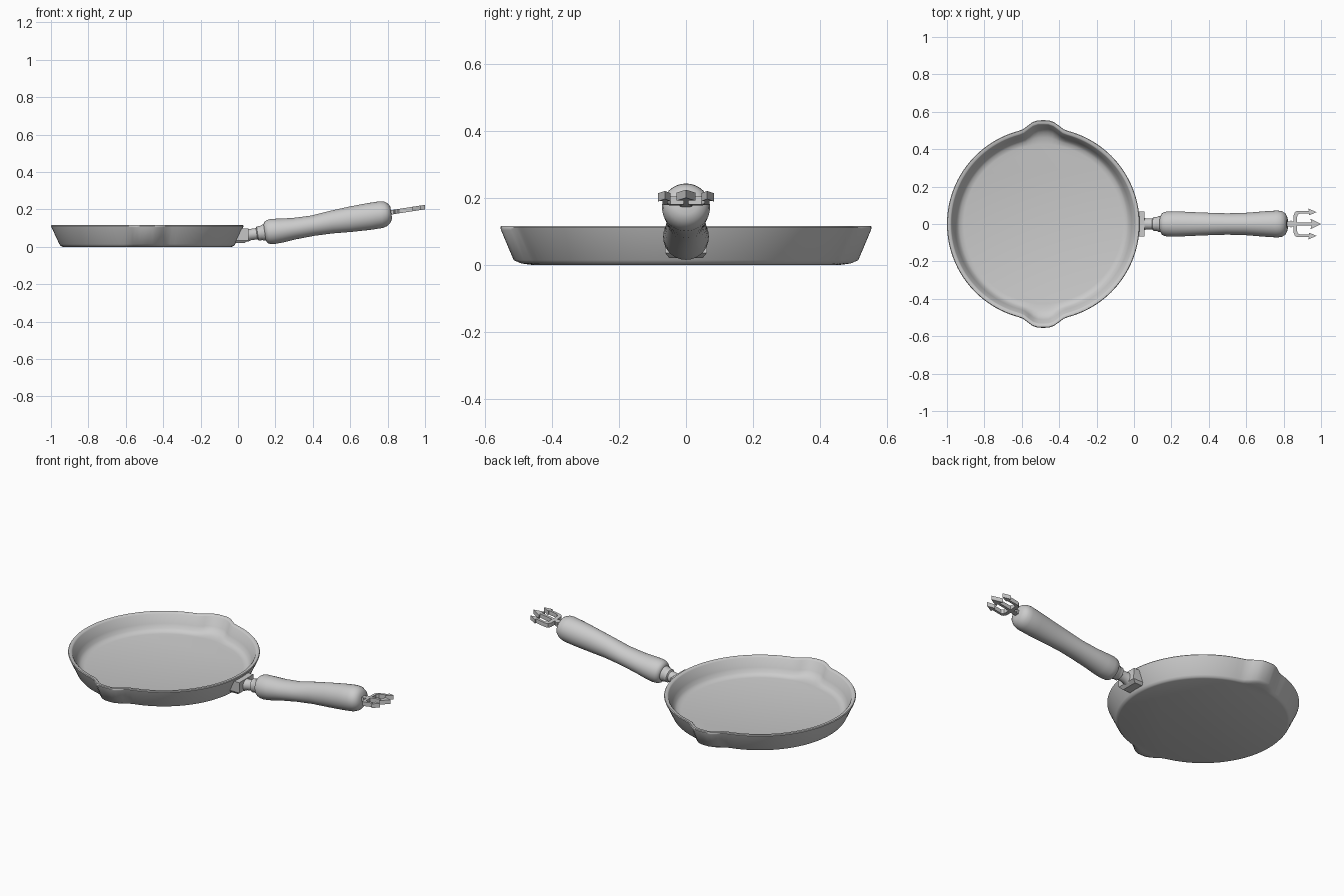
import bpy, bmesh, math

PAN_X = -0.485


def finish(name, bm, angle=35):
    bmesh.ops.recalc_face_normals(bm, faces=bm.faces)
    me = bpy.data.meshes.new(name)
    bm.to_mesh(me)
    bm.free()
    ob = bpy.data.objects.new(name, me)
    bpy.context.collection.objects.link(ob)
    bpy.ops.object.select_all(action='DESELECT')
    ob.select_set(True)
    bpy.context.view_layer.objects.active = ob
    if angle:
        bpy.ops.object.shade_smooth_by_angle(angle=math.radians(angle))
    return ob


def loft(bm, rings):
    """Skin a list of coordinate rings and cap both ends."""
    vs = [[bm.verts.new(c) for c in r] for r in rings]
    n = len(vs[0])
    for a, b in zip(vs, vs[1:]):
        for i in range(n):
            bm.faces.new((a[i], a[(i + 1) % n], b[(i + 1) % n], b[i]))
    bm.faces.new(vs[0][::-1])
    bm.faces.new(vs[-1])


def bump(a):
    # pouring lips at +y and -y
    d = math.degrees(math.acos(min(1, abs(math.sin(a)))))
    t = max(0, min(1, (14 - d) / 11))
    return t * t * (3 - 2 * t)


# pan: radius, height, lip push
profile = [(0.452, 0, 0.01), (0.462, 0.004, 0.03), (0.47, 0.014, 0.045),
           (0.512, 0.104, 0.041), (0.515, 0.112, 0.04), (0.512, 0.116, 0.04),
           (0.497, 0.116, 0.04), (0.491, 0.110, 0.04), (0.472, 0.06, 0.038),
           (0.460, 0.037, 0.03), (0.447, 0.025, 0.015), (0.425, 0.02, 0)]
N = 120
bm = bmesh.new()
rings = []
for r, z, w in profile:
    ring = []
    for i in range(N):
        a = 2 * math.pi * i / N
        q = r + w * bump(a)
        ring.append((PAN_X + q * math.cos(a), q * math.sin(a), z))
    rings.append(ring)
loft(bm, rings)
finish("pan", bm, 50)

# bracket that follows the sloping pan wall
bm = bmesh.new()
loft(bm, [[(x0, -w, z), (x1, -w, z), (x1, w, z), (x0, w, z)]
          for x0, x1, w, z in ((-0.02, 0.035, 0.05, 0.02), (-0.013, 0.055, 0.062, 0.035),
                               (0.016, 0.055, 0.066, 0.098))])
finish("bracket", bm, 0)


def turned(name, stations, sides=32, tilt=0.15):
    """Stations: x, centre z, half width, half height."""
    bm = bmesh.new()
    loft(bm, [[(x - tilt * h * math.sin(2 * math.pi * i / sides),
                w * math.cos(2 * math.pi * i / sides),
                z + h * math.sin(2 * math.pi * i / sides)) for i in range(sides)]
              for x, z, w, h in stations])
    finish(name, bm, 40)


# neck with collar
turned("neck", [(0.045, 0.062, 0.036, 0.036), (0.065, 0.065, 0.030, 0.030),
                (0.100, 0.070, 0.030, 0.030), (0.105, 0.071, 0.038, 0.038),
                (0.125, 0.074, 0.038, 0.038), (0.130, 0.075, 0.042, 0.042),
                (0.160, 0.080, 0.042, 0.042)])

# grip
turned("grip", [(0.143, 0.076, 0.044, 0.044), (0.150, 0.077, 0.057, 0.057),
                (0.163, 0.079, 0.064, 0.064), (0.185, 0.082, 0.068, 0.067),
                (0.23, 0.087, 0.068, 0.064), (0.30, 0.097, 0.064, 0.057),
                (0.40, 0.113, 0.060, 0.054), (0.50, 0.132, 0.057, 0.060),
                (0.60, 0.147, 0.060, 0.067), (0.70, 0.162, 0.068, 0.071),
                (0.765, 0.172, 0.072, 0.071), (0.79, 0.177, 0.069, 0.065),
                (0.808, 0.181, 0.058, 0.052), (0.819, 0.184, 0.036, 0.032)])

# trident end piece: half outline mirrored, extruded, tilted with the grip
half = [(0.80, 0.013), (0.832, 0.013), (0.838, 0.02), (0.846, 0.013), (0.853, 0.013),
        (0.853, 0.045), (0.86, 0.063), (0.873, 0.07), (0.935, 0.07),
        (0.932, 0.083), (0.976, 0.063), (0.934, 0.046), (0.938, 0.056),
        (0.885, 0.056), (0.873, 0.046), (0.872, 0.008), (0.95, 0.008), (0.943, 0.028)]
outline = half + [(1.0, 0)] + [(x, -y) for x, y in reversed(half)]
bm = bmesh.new()
T = 0.012
low, high = ([bm.verts.new((x, y, 0.183 + 0.155 * (x - 0.81) + s * T)) for x, y in outline]
             for s in (-1, 1))
bm.faces.new(low[::-1])
bm.faces.new(high)
for i in range(len(outline)):
    j = (i + 1) % len(outline)
    bm.faces.new((low[i], low[j], high[j], high[i]))
finish("trident_hanger", bm, 0)
